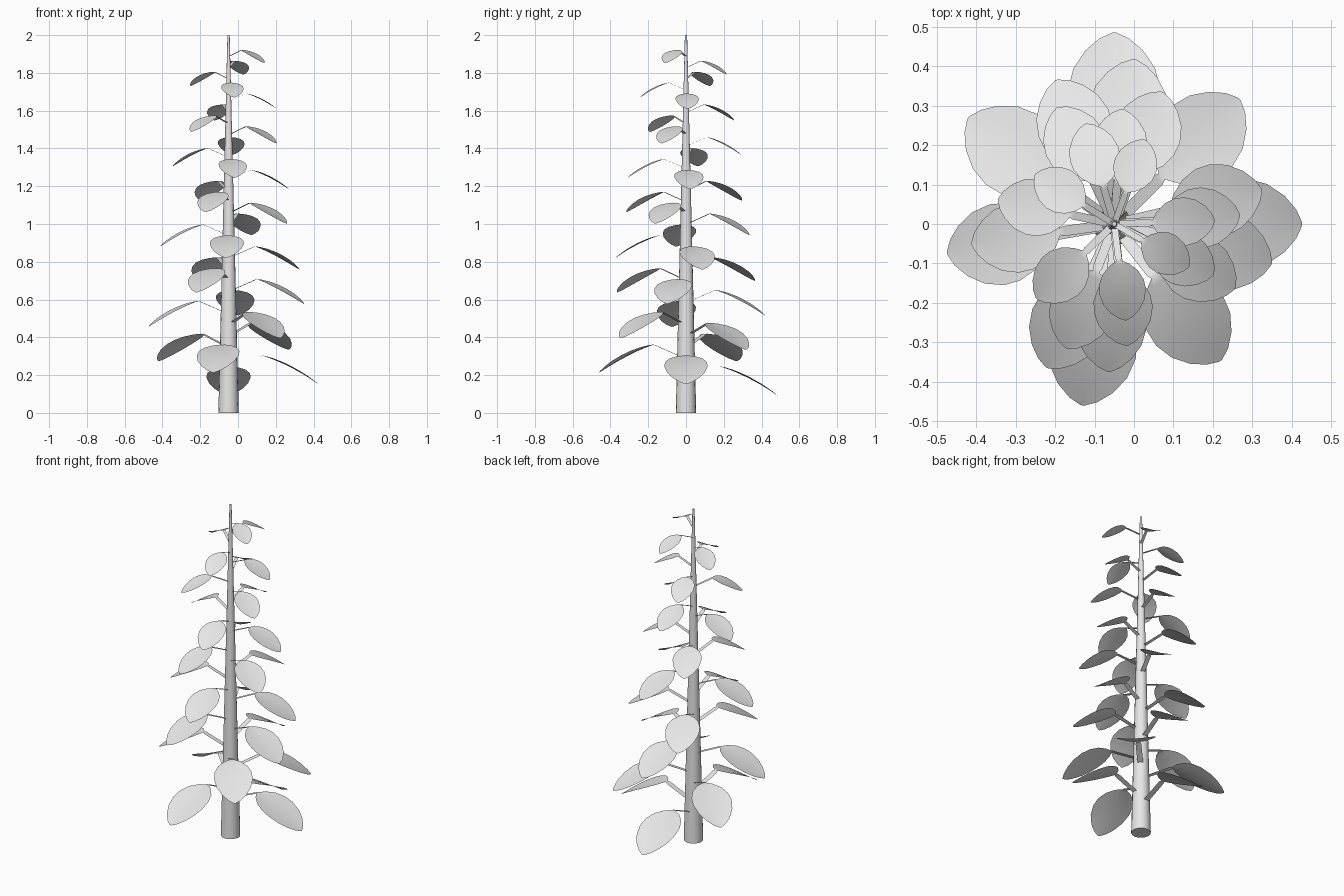
import bpy, bmesh
from math import sin, cos, radians, pi

if "Cube" in bpy.data.objects:
    bpy.data.objects.remove(bpy.data.objects["Cube"])

grey = bpy.data.materials.new("pale grey")
grey.use_nodes = True
grey.diffuse_color = (0.8, 0.8, 0.8, 1)
grey.node_tree.nodes["Principled BSDF"].inputs["Base Color"].default_value = grey.diffuse_color

STEM_X = -0.05


def finish(bm, name, location=(STEM_X, 0, 0)):
    mesh = bpy.data.meshes.new(name)
    bm.to_mesh(mesh)
    bm.free()
    mesh.materials.append(grey)
    obj = bpy.data.objects.new(name, mesh)
    obj.location = location
    bpy.context.collection.objects.link(obj)
    bpy.ops.object.select_all(action="DESELECT")
    obj.select_set(True)
    bpy.context.view_layer.objects.active = obj
    bpy.ops.object.shade_smooth_by_angle(angle=radians(40))
    return obj


# Tapered stem
bm = bmesh.new()
bmesh.ops.create_cone(bm, cap_ends=True, segments=16, radius1=0.054, radius2=0.006, depth=2)
finish(bm, "stem", (STEM_X, 0, 1))

# Half-width of the blade along its length, as a share of the widest point
BLADE = [(0.0, 0.1), (0.07, 0.42), (0.2, 0.76), (0.36, 0.96), (0.52, 1.0),
         (0.7, 0.88), (0.85, 0.62), (0.95, 0.32), (1.0, 0.04)]


def leaf(name, azimuth, height, reach):
    """Flat rising stalk and drooping ovate blade, folded along the midrib."""
    base = 0.38 * reach
    length = reach - base
    half = 0.39 * length
    stalk = 0.035 * reach
    # Rows hold distance, height, half-width and edge lift
    rows = [(0.0, height - 0.42 * base, stalk, 0.0), (base * 0.93, height - 0.02 * base, stalk, 0.0)]
    for t, w in BLADE:
        drop = length * (0.32 * t + 0.19 * t * t)
        rows.append((base + t * length, height - drop, w * half, 0.07 * w * half))
    a = radians(azimuth)
    bm = bmesh.new()
    previous = None
    for d, z, w, lift in rows:
        row = [bm.verts.new((d * cos(a) - s * w * sin(a), d * sin(a) + s * w * cos(a), z + lift * s * s))
               for s in (-1, -0.5, 0, 0.5, 1)]
        if previous:
            for k in range(4):
                bm.faces.new((previous[k], row[k], row[k + 1], previous[k + 1]))
        previous = row
    finish(bm, name)


# Leaves spiral up the stem and get smaller
AZIMUTHS = [90, 0, 260, 144, 45, 308, 190, 83, 346, 245, 112, 13, 268, 188, 70,
            332, 249, 116, 4, 276, 168, 86, 333, 224, 106, 2, 277, 148, 70, 330]
for i, azimuth in enumerate(AZIMUTHS):
    leaf(f"leaf_{i + 1}", azimuth, 0.245 + 0.0578 * i, 0.485 - 0.0092 * i)
